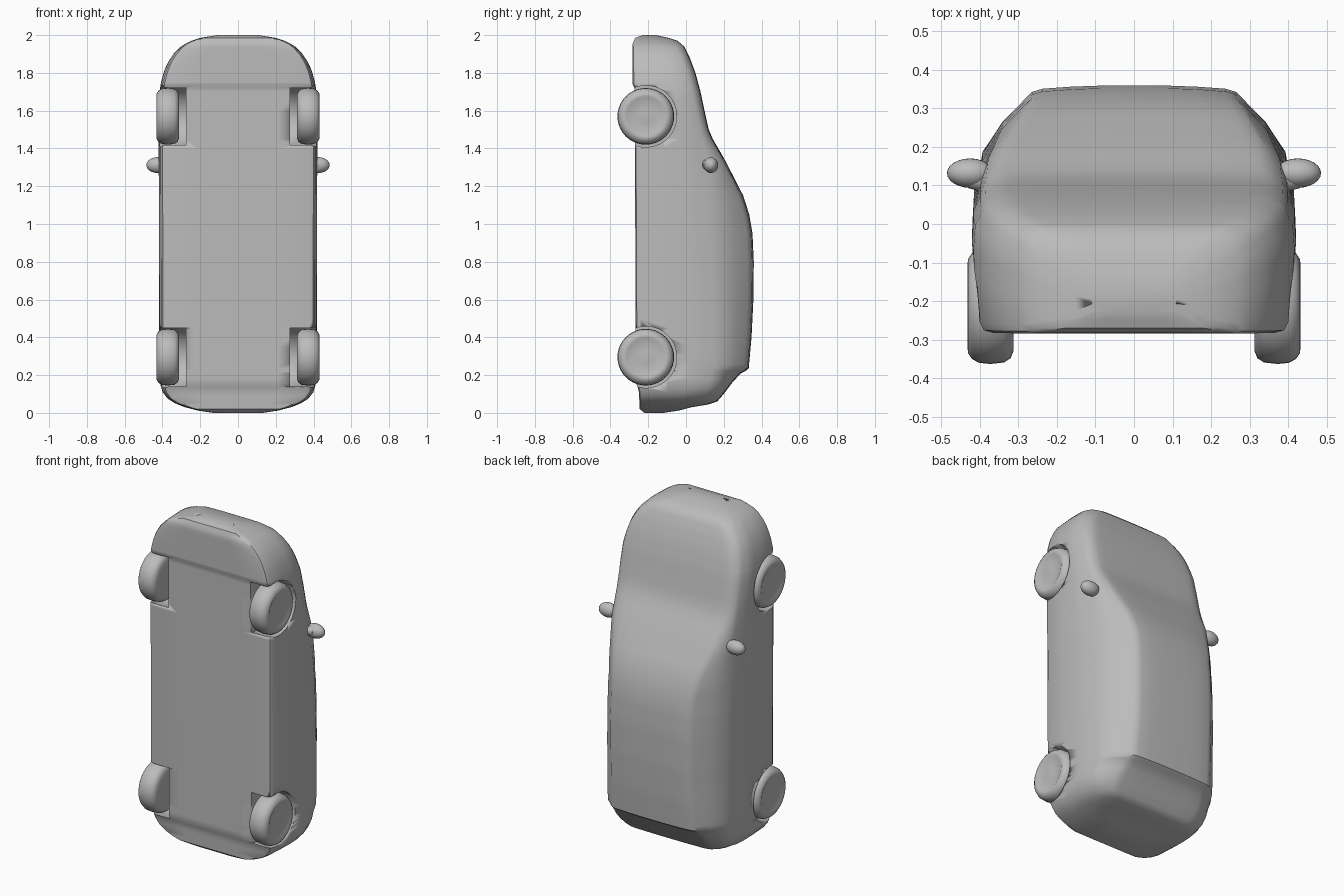
import bpy, bmesh, math
from mathutils import Matrix

if "Cube" in bpy.data.objects:
    bpy.data.objects.remove(bpy.data.objects["Cube"])

grey = bpy.data.materials.new("plain_grey")
grey.diffuse_color = (0.5, 0.5, 0.5, 1)
grey.use_nodes = True
grey.node_tree.nodes["Principled BSDF"].inputs["Base Color"].default_value = grey.diffuse_color


def finish(name, bm, angle=35):
    bmesh.ops.recalc_face_normals(bm, faces=bm.faces)
    me = bpy.data.meshes.new(name)
    bm.to_mesh(me)
    bm.free()
    ob = bpy.data.objects.new(name, me)
    bpy.context.collection.objects.link(ob)
    me.materials.append(grey)
    bpy.ops.object.select_all(action='DESELECT')
    ob.select_set(True)
    bpy.context.view_layer.objects.active = ob
    bpy.ops.object.shade_smooth_by_angle(angle=math.radians(angle))
    return ob


def curve(points):
    """Piecewise linear function through (z, value) points."""
    def f(z):
        if z <= points[0][0]:
            return points[0][1]
        for (a, u), (b, v) in zip(points, points[1:]):
            if z <= b:
                return u + (v - u) * (z - a) / (b - a)
        return points[-1][1]
    return f


def loft(rings, bm):
    rows = [[bm.verts.new(p) for p in r] for r in rings]
    n = len(rows[0])
    for a, b in zip(rows, rows[1:]):
        for i in range(n):
            bm.faces.new((a[i], a[(i + 1) % n], b[(i + 1) % n], b[i]))
    bm.faces.new(rows[0])
    bm.faces.new(rows[-1][::-1])


# Car stands on its tail: length along z, roof towards +y
roof = curve([(0, -.12), (.012, -.04), (.03, .03), (.045, .12), (.06, .165), (.1, .2),
              (.16, .245), (.21, .29), (.222, .315), (.235, .332), (.4, .347), (.6, .357),
              (.8, .359), (.95, .352), (1.05, .335), (1.15, .303), (1.25, .252), (1.35, .2),
              (1.43, .153), (1.48, .125), (1.6, .098), (1.7, .077), (1.8, .05), (1.88, .02),
              (1.94, -.01), (1.97, -.045), (1.985, -.09), (2, -.16)])
side = curve([(0, .13), (.012, .21), (.03, .28), (.05, .33), (.075, .37), (.11, .397),
              (.16, .412), (.3, .416), (1.6, .418), (1.7, .414), (1.78, .4), (1.85, .373),
              (1.9, .34), (1.94, .3), (1.965, .26), (1.985, .2), (2, .11)])
floor = curve([(0, -.22), (.02, -.245), (.12, -.25), (.16, -.265), (1.72, -.272),
               (1.74, -.282), (1.95, -.284), (1.985, -.27), (2, -.23)])
belt = curve([(0, -.16), (.03, -.04), (.06, .05), (.12, .1), (.25, .13), (.6, .12),
              (1, .1), (1.3, .08), (1.5, .06), (1.7, .02), (1.85, -.02), (1.94, -.06),
              (1.985, -.14), (2, -.18)])
crown = curve([(0, .75), (.06, .78), (.22, .68), (.5, .66), (1, .66), (1.15, .71),
               (1.3, .8), (1.48, .83), (1.7, .82), (1.9, .8), (2, .75)])


def section(z):
    w, t, f, b, c = side(z), roof(z), floor(z), belt(z), crown(z) * side(z)
    h = t - b
    half = [(0, f), (w * .5, f), (w * .9, f), (w * .955, f + .006), (w * .98, f + .025),
            (w, f + (b - f) * .45), (w * 1.005, f + (b - f) * .72),
            (w * .995, b - (b - f) * .08), (w * .96, b + h * .1),
            (w * .91 + c * .05, b + h * .28),
            (w * .4 + c * .63, b + h * .62), (c * 1.02, b + h * .87),
            (c * .96, b + h * .935), (c * .86, b + h * .967),
            (c * .6, b + h * .988), (c * .3, t), (0, t)]
    return [(x, y, z) for x, y in half] + [(-x, y, z) for x, y in half[-2:0:-1]]


stations = [0, .006, .012, .02, .03, .038, .045, .052, .06, .075, .09, .11, .135, .16, .185,
            .21, .222, .235, .26] + [.3 + .05 * i for i in range(30)]
stations += [1.72, 1.74, 1.8, 1.83, 1.86, 1.88, 1.9, 1.92, 1.94, 1.955, 1.97, 1.978,
             1.985, 1.993, 2]
stations = sorted(set(round(z, 3) for z in stations))
bm = bmesh.new()
loft([section(z) for z in stations], bm)
body = finish("car_body", bm)


def turned(profile, centre, sign, bm, n=40):
    """Revolve (x, radius) points about an axis along x."""
    x0, y0, z0 = centre
    loft([[(sign * (x0 + x), y0 + r * math.cos(k * math.tau / n),
            z0 + r * math.sin(k * math.tau / n)) for k in range(n)]
          for x, r in profile], bm)


WHEELS = [(s, z) for s in (-1, 1) for z in (.295, 1.57)]

# Wheel wells cut into the body
bm = bmesh.new()
for s, z in WHEELS:
    turned([(.275, .163), (.6, .163)], (0, -.212, z), s, bm)
cutter = finish("well_cutter", bm)
cutter.hide_render = True
bpy.context.view_layer.objects.active = body
mod = body.modifiers.new("wells", 'BOOLEAN')
mod.operation, mod.object, mod.solver = 'DIFFERENCE', cutter, 'EXACT'
bpy.ops.object.modifier_apply(modifier="wells")
bpy.data.objects.remove(cutter)

# Wheels with rounded tyres and slightly dished hubs
TYRE = [(-.06, .05), (-.06, .115), (-.052, .135), (-.035, .146), (0, .15), (.03, .147),
        (.048, .137), (.058, .122), (.06, .108), (.055, .098), (.055, .04), (.058, .01)]
for s, z in WHEELS:
    bm = bmesh.new()
    turned(TYRE, (.372, -.213, z), s, bm)
    end = "front" if z > 1 else "rear"
    finish(f"{end}_wheel_{'right' if s > 0 else 'left'}", bm, 50)

# Door mirrors: rounded pod on a short stalk
for s in (-1, 1):
    bm = bmesh.new()
    bmesh.ops.create_uvsphere(bm, u_segments=24, v_segments=14, radius=1,
                              matrix=Matrix.Translation((s * .425, .132, 1.312))
                              @ Matrix.Diagonal((.06, .038, .042, 1)))
    turned([(.34, .034), (.4, .03), (.43, .022)], (0, .115, 1.315), s, bm, 16)
    finish(f"door_mirror_{'right' if s > 0 else 'left'}", bm, 60)
